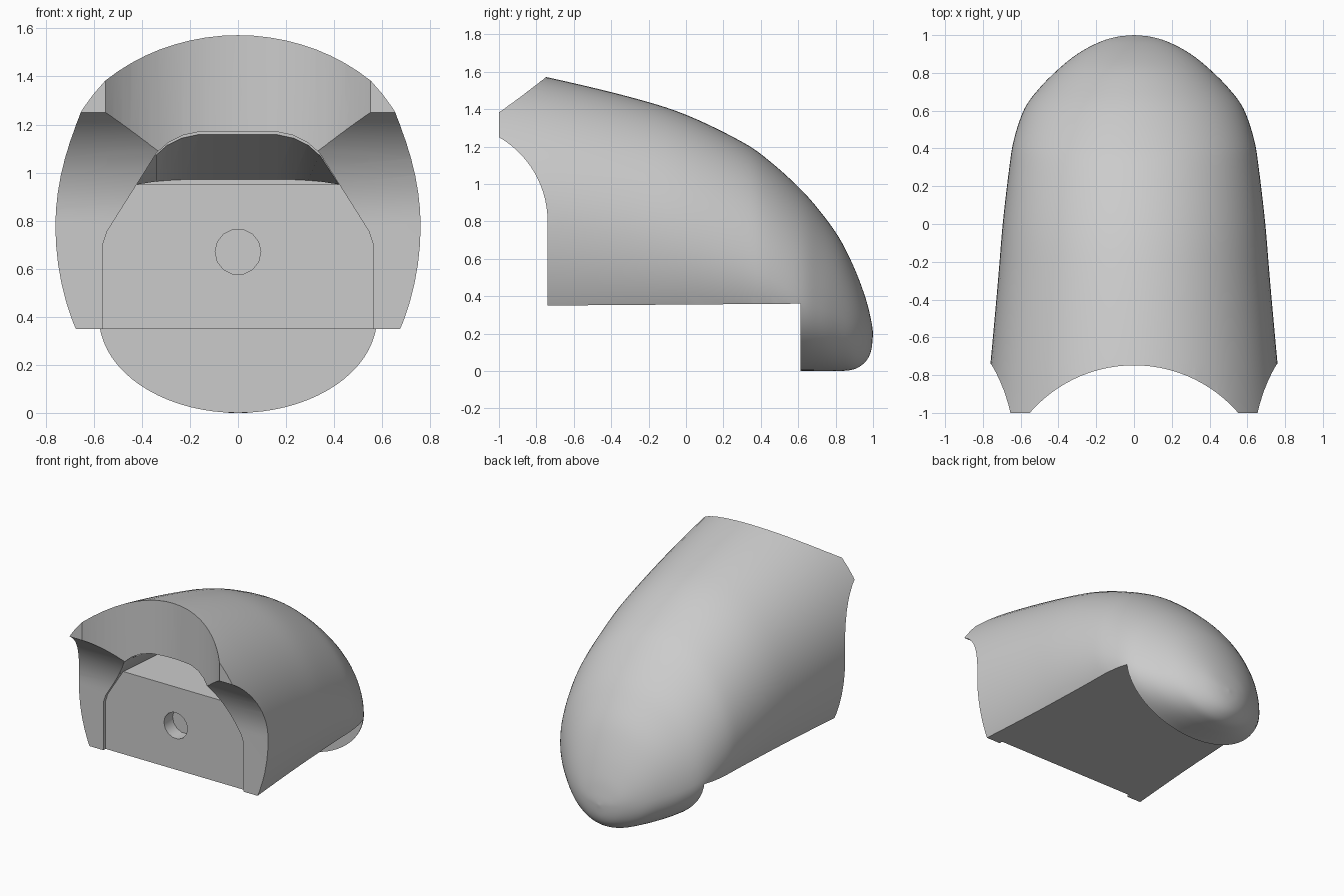
import bpy, bmesh, math

if "Cube" in bpy.data.objects:
    bpy.data.objects.remove(bpy.data.objects["Cube"])


def loft(name, rings):
    """Closed solid through rings of equal point count."""
    bm = bmesh.new()
    vs = [[bm.verts.new(p) for p in r] for r in rings]
    n = len(rings[0])
    for a, b in zip(vs, vs[1:]):
        for i in range(n):
            j = (i + 1) % n
            bm.faces.new((a[i], a[j], b[j], b[i]))
    bm.faces.new(vs[0])
    bm.faces.new(vs[-1])
    bmesh.ops.recalc_face_normals(bm, faces=bm.faces)
    me = bpy.data.meshes.new(name)
    bm.to_mesh(me)
    bm.free()
    ob = bpy.data.objects.new(name, me)
    bpy.context.collection.objects.link(ob)
    return ob


def catmull(table, steps):
    """Smooth rows running through every row of the table."""
    out = []
    for i in range(len(table) - 1):
        p = [table[max(0, min(len(table) - 1, i + k))] for k in (-1, 0, 1, 2)]
        for s in range(steps):
            t = s / steps
            out.append([0.5 * (2*b + (c-a)*t + (2*a-5*b+4*c-d)*t*t + (3*b-a-3*c+d)*t**3)
                        for a, b, c, d in zip(*p)])
    return out + [list(table[-1])]


def cut(target, cutter):
    cutter.hide_render = True
    mod = target.modifiers.new(cutter.name, 'BOOLEAN')
    mod.object, mod.operation, mod.solver = cutter, 'DIFFERENCE', 'EXACT'
    bpy.context.view_layer.objects.active = target
    bpy.ops.object.modifier_apply(modifier=mod.name)
    bpy.data.objects.remove(cutter)


def mirrored(half):
    return half + [(-x, z) for x, z in reversed(half)]


# outer shell: oval sections from front to tail (y, top, half width, middle, bottom)
sections = [
    (-1.15, 1.65, .80, .80, -.18), (-.74, 1.57, .76, .78, -.16),
    (-.3, 1.465, .72, .72, -.10), (0, 1.37, .695, .66, -.05),
    (.3, 1.225, .66, .57, -.02), (.45, 1.12, .635, .50, -.01),
    (.61, .975, .58, .40, 0), (.72, .85, .50, .34, 0),
    (.82, .71, .40, .30, 0), (.90, .55, .30, .26, .01),
    (.96, .39, .19, .23, .05), (.99, .27, .095, .21, .11),
    (1.0, .203, .003, .20, .197)]
N = 72
rings = []
for y, top, w, mid, bot in catmull(sections, 5):
    ring = []
    for i in range(N):
        a = math.tau * i / N
        s = math.sin(a)
        ring.append((w * math.cos(a), y, mid + s * ((top - mid) if s > 0 else (mid - bot))))
    rings.append(ring)
shell = loft("hood_shell", rings)

# flat underside in front of the foot
under = [(-1.5, -.5), (.612, -.5), (.612, .36), (-.74, .35), (-1.5, .344)]
cut(shell, loft("underside_cutter", [[(x, y, z) for y, z in under] for x in (-1.5, 1.5)]))

# front flare: straight below, curling forward above
R = .52
flare = [(-1.6, -.2), (-.74, -.2)]
flare += [(-.74 - R + R * math.cos(a), .8 + R * math.sin(a))
          for a in [math.radians(60) * i / 14 for i in range(15)]]
flare += [(-1.0, 2.0), (-1.6, 2.0)]
cut(shell, loft("flare_cutter", [[(x, y, z) for y, z in flare] for x in (-1.5, 1.5)]))

# upright round scoop in the front
R = .73
cut(shell, loft("scoop_cutter", [
    [(R * math.cos(math.tau * i / 96), -1.478 + R * math.sin(math.tau * i / 96), z)
     for i in range(96)] for z in (-.2, 2.2)]))

# recessed front panel
arch = [(.34, 1.08), (.29, 1.125), (.23, 1.155), (.16, 1.17)]
panel = mirrored([(.563, .1), (.563, .70), (.545, .755)] + arch)
cut(shell, loft("panel_cutter", [[(x, y, z) for x, z in panel] for y in (-1.3, -.715)]))

# pocket above the panel, ceiling falling toward the back
pocket = mirrored([(.424, .95)] + arch)
cut(shell, loft("pocket_cutter", [
    [(x, y, .95 + (z - .95) * k) for x, z in pocket]
    for y, k in ((-.76, 1), (0.0, .1))]))

# blind hole in the panel
cut(shell, loft("hole_cutter", [
    [(.095 * math.cos(math.tau * i / 14), y, .67 + .095 * math.sin(math.tau * i / 14))
     for i in range(14)] for y in (-.9, -.615)]))

bpy.ops.object.select_all(action='DESELECT')
shell.select_set(True)
bpy.context.view_layer.objects.active = shell
bpy.ops.object.shade_smooth_by_angle(angle=math.radians(30))
